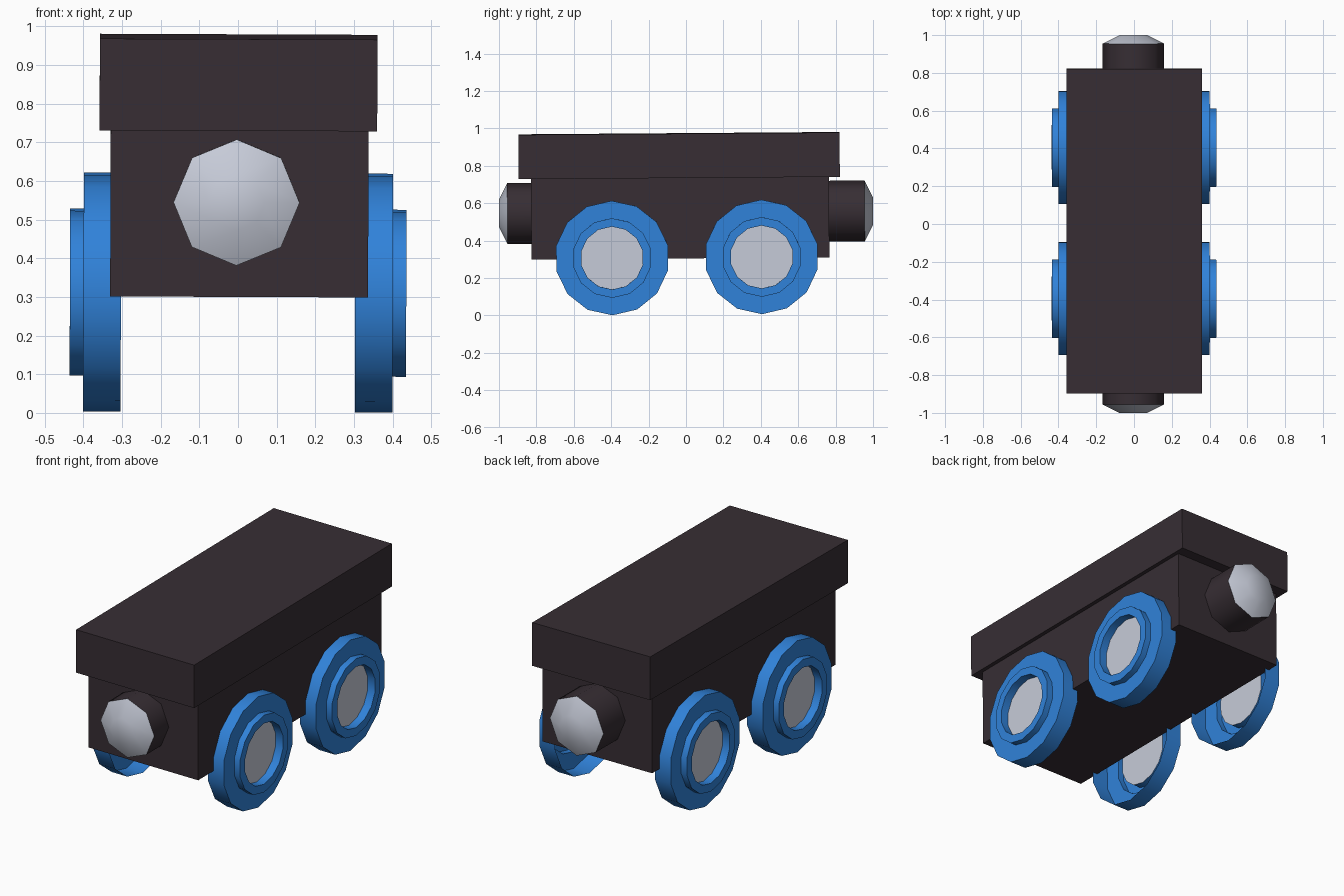
import bpy, math
from mathutils import Matrix

if "Cube" in bpy.data.objects:
    bpy.data.objects.remove(bpy.data.objects["Cube"])


def material(name, colour):
    m = bpy.data.materials.new(name)
    m.diffuse_color = (*colour, 1)
    m.use_nodes = True
    m.node_tree.nodes["Principled BSDF"].inputs["Base Color"].default_value = m.diffuse_color
    return m


DARK = material("dark_plum", (0.038, 0.027, 0.034))
BLUE = material("bright_blue", (0.03, 0.225, 0.70))
GREY = material("light_grey", (0.57, 0.60, 0.69))

# the whole toy leans very slightly
TILT = Matrix.Rotation(0.0074, 4, 'X') @ Matrix.Rotation(0.004, 4, 'Y')


def make(name, verts, faces, mats, grey_from=None, smooth=None):
    me = bpy.data.meshes.new(name)
    me.from_pydata([TILT @ Matrix.Translation(v).translation for v in verts], [], faces)
    for m in mats:
        me.materials.append(m)
    if grey_from is not None:
        for p in me.polygons:
            p.material_index = 1 if p.index >= grey_from else 0
    ob = bpy.data.objects.new(name, me)
    bpy.context.collection.objects.link(ob)
    if smooth:
        bpy.ops.object.select_all(action='DESELECT')
        ob.select_set(True)
        bpy.context.view_layer.objects.active = ob
        bpy.ops.object.shade_smooth_by_angle(angle=math.radians(smooth))
    return ob


def box(name, x0, x1, y0, y1, z0, z1):
    v = [(x, y, z) for x in (x0, x1) for y in (y0, y1) for z in (z0, z1)]
    f = [(0, 1, 3, 2), (4, 6, 7, 5), (0, 4, 5, 1), (2, 3, 7, 6), (0, 2, 6, 4), (1, 5, 7, 3)]
    make(name, v, f, [DARK])


def lathe(name, profile, n, axis, sign, centre, mats, grey_rings, smooth):
    """Spin (radius, distance) points about x or y; the last ring is capped.
    The cap and the last grey_rings bands take the second material."""
    verts, faces = [], []
    for r, d in profile:
        for i in range(n):
            a = 2 * math.pi * i / n
            s, c = r * math.sin(a), r * math.cos(a)
            p = (sign * d, s, c) if axis == 'X' else (s, sign * d, c)
            verts.append([p[k] + centre[k] for k in range(3)])
    for k in range(len(profile) - 1):
        for i in range(n):
            j = (i + 1) % n
            faces.append((k * n + i, k * n + j, (k + 1) * n + j, (k + 1) * n + i))
    last = (len(profile) - 1) * n
    faces.append(tuple(range(last, last + n)))
    # keep the normals pointing outwards for either axis and side
    if (axis == 'X') == (sign > 0):
        faces = [f[::-1] for f in faces]
    make(name, verts, faces, mats, len(faces) - 1 - grey_rings * n, smooth)


# body and overhanging roof slab
box("body", -0.332, 0.335, -0.824, 0.769, 0.306, 0.736)
box("roof", -0.361, 0.357, -0.889, 0.828, 0.736, 0.973)

# buffers at both ends, dark stem with grey domed cap
for name, s in (("front_buffer", -1), ("back_buffer", 1)):
    lathe(name, [(0.163, 0.72), (0.163, 0.955), (0.073, 1.0)], 8, 'Y', s,
          (-0.006, 0.004, 0.551), [DARK, GREY], 1, 50)

# stepped wheels, open on the inside, with a recessed grey hub
wheel = [(0.306, 0.303), (0.306, 0.40), (0.213, 0.40), (0.213, 0.435),
         (0.168, 0.435), (0.168, 0.39)]
for side, s in (("right", 1), ("left", -1)):
    for end, y in (("front", -0.393), ("back", 0.407)):
        lathe(f"{end}_{side}_wheel", wheel, 14, 'X', s, (-0.001, y, 0.311),
              [BLUE, GREY], 0, 30)
